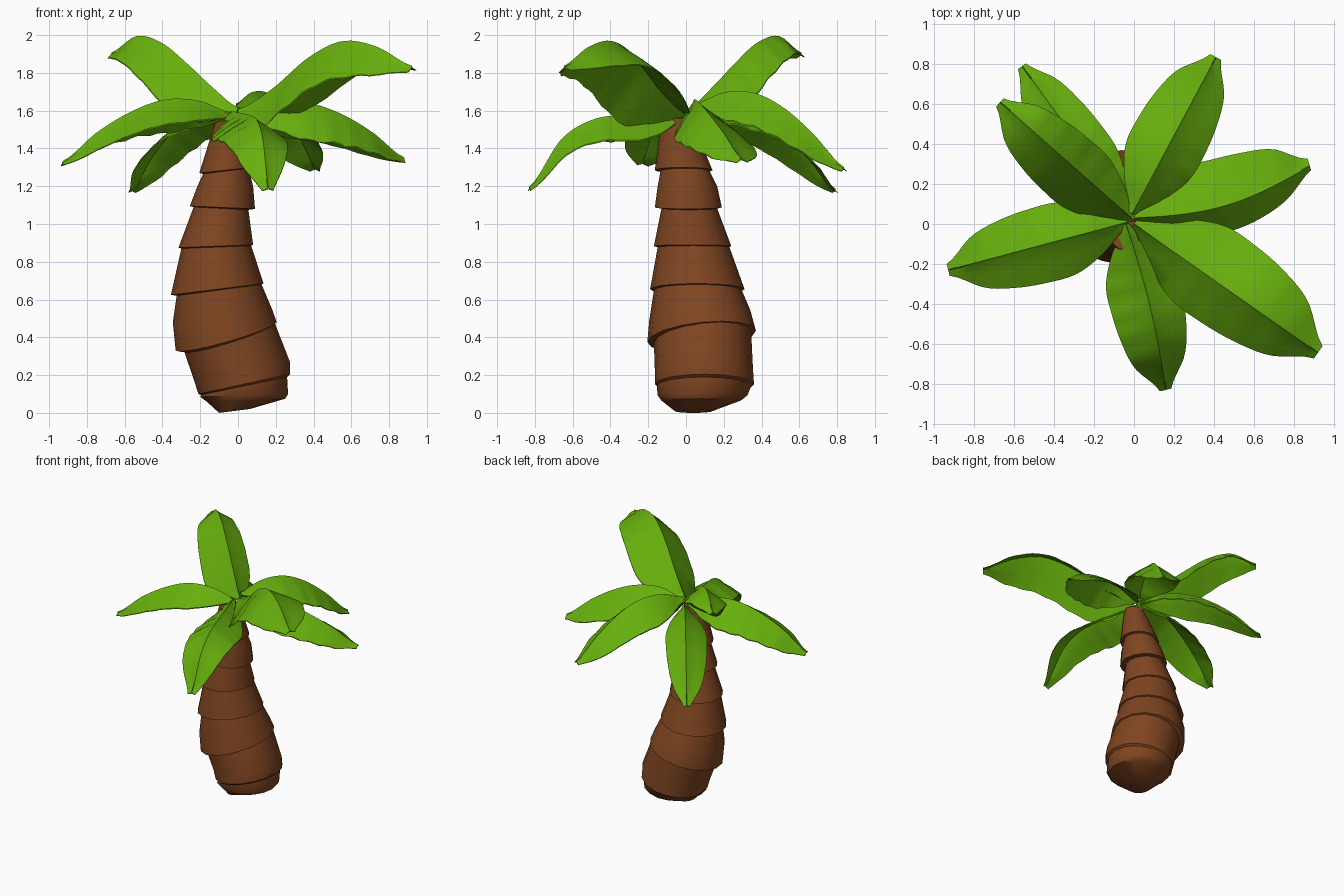
import bpy, bmesh, math
from mathutils import Vector

if "Cube" in bpy.data.objects:
    bpy.data.objects.remove(bpy.data.objects["Cube"])


def material(name, rgb):
    m = bpy.data.materials.new(name)
    m.diffuse_color = (*rgb, 1)
    m.use_nodes = True
    m.node_tree.nodes["Principled BSDF"].inputs["Base Color"].default_value = m.diffuse_color
    return m


BARK = material("bark_brown", (0.215, 0.060, 0.015))
GREEN = material("leaf_green", (0.135, 0.43, 0.004))


def finish(name, bm, mat, angle):
    bmesh.ops.recalc_face_normals(bm, faces=bm.faces)
    me = bpy.data.meshes.new(name)
    bm.to_mesh(me)
    bm.free()
    ob = bpy.data.objects.new(name, me)
    bpy.context.collection.objects.link(ob)
    me.materials.append(mat)
    bpy.ops.object.select_all(action='DESELECT')
    ob.select_set(True)
    bpy.context.view_layer.objects.active = ob
    bpy.ops.object.shade_smooth_by_angle(angle=math.radians(angle))
    return ob


def spline(vals, t):
    """Catmull-Rom value at t (0..1) along evenly spaced values."""
    n = len(vals) - 1
    i = min(int(t * n), n - 1)
    u = t * n - i
    a, b, c, d = (vals[min(max(k, 0), n)] for k in (i - 1, i, i + 1, i + 2))
    return b + 0.5 * u * (c - a + u * (2 * a - 5 * b + 4 * c - d + u * (3 * (b - c) + d - a)))


# Trunk: tilted overlapping bark rings (x left, z left, x right, z right, y front, y back)
RINGS = [
    (-0.10, 0.00, 0.06, 0.02, -0.06, 0.14),
    (-0.16, 0.055, 0.25, 0.075, -0.13, 0.29),
    (-0.20, 0.085, 0.265, 0.10, -0.15, 0.325),
    (-0.195, 0.095, 0.26, 0.19, -0.155, 0.345),
    (-0.21, 0.10, 0.275, 0.205, -0.165, 0.36),
    (-0.235, 0.18, 0.275, 0.27, -0.165, 0.355),
    (-0.285, 0.325, 0.195, 0.475, -0.17, 0.345),
    (-0.33, 0.33, 0.205, 0.48, -0.205, 0.37),
    (-0.345, 0.48, 0.18, 0.55, -0.195, 0.34),
    (-0.325, 0.62, 0.125, 0.68, -0.17, 0.295),
    (-0.355, 0.625, 0.135, 0.685, -0.19, 0.31),
    (-0.30, 0.87, 0.07, 0.885, -0.15, 0.23),
    (-0.315, 0.875, 0.08, 0.89, -0.17, 0.24),
    (-0.235, 1.09, 0.055, 1.075, -0.13, 0.165),
    (-0.255, 1.095, 0.09, 1.08, -0.165, 0.19),
    (-0.215, 1.20, 0.08, 1.20, -0.15, 0.165),
    (-0.185, 1.265, 0.055, 1.295, -0.135, 0.125),
    (-0.205, 1.27, 0.075, 1.30, -0.165, 0.14),
    (-0.12, 1.54, 0.03, 1.56, -0.13, 0.03),
]
SIDES = 16
bm = bmesh.new()
loops = []
for xl, zl, xr, zr, y0, y1 in RINGS:
    loop = []
    tilt = 0.03 if 0.3 < zl < 0.5 else 0.0
    for k in range(SIDES):
        a = 2 * math.pi * k / SIDES
        c, s = math.cos(a), math.sin(a)
        loop.append(bm.verts.new(((xl + xr) / 2 + c * (xr - xl) / 2,
                                  (y0 + y1) / 2 + s * (y1 - y0) / 2,
                                  (zl + zr) / 2 + c * (zr - zl) / 2 + s * tilt)))
    loops.append(loop)
for lo, hi in zip(loops, loops[1:]):
    for k in range(SIDES):
        j = (k + 1) % SIDES
        bm.faces.new((lo[k], lo[j], hi[j], hi[k]))
bm.faces.new(loops[0][::-1])
bm.faces.new(loops[-1])
finish("trunk", bm, BARK, 35)

WIDTH = [0.08, 0.62, 0.97, 1.0, 0.92, 0.70, 0.16]   # half-width along a leaf
ROWS = 26
COLUMNS = (-1, -0.55, -0.07, 0, 0.07, 0.55, 1)


def leaf(name, base, tip, heights, wl, wr, dl, dr, bow=0.0):
    """Tent-shaped arching leaf; w = half-widths, d = edge drops, left and right."""
    b, t = Vector(base), Vector(tip)
    d = t - b
    side = Vector((-d.y, d.x)).normalized()
    bm = bmesh.new()
    grid = []
    for r in range(ROWS + 1):
        f = r / ROWS
        w = spline(WIDTH, f)
        mid = b + d * f + side * bow * math.sin(math.pi * f)
        z = spline(heights, f)
        row = []
        for u in COLUMNS:
            wide, drop = (wl, dl) if u > 0 else (wr, dr)
            drop *= 1.3 - 0.65 * f
            p = mid + side * u * wide * w
            ripple = (0.006 if u < 0 else 0.002) * math.sin(r * 1.7 + u * 2) * min(1, abs(u) * 1.8) * w
            rib = 0.008 if u == 0 else 0.0
            row.append(bm.verts.new((p.x, p.y, z - drop * w * abs(u) ** 1.15 + ripple + rib)))
        grid.append(row)
    faces = []
    for r0, r1 in zip(grid, grid[1:]):
        for k in range(len(COLUMNS) - 1):
            faces.append(bm.faces.new((r0[k], r1[k], r1[k + 1], r0[k + 1])))
    # thin underside copy joined along the rim, thinner toward edges and tip
    rim = [e for e in bm.edges if e.is_boundary]
    vmap = bmesh.ops.duplicate(bm, geom=bm.verts[:] + bm.edges[:] + faces)["vert_map"]
    for r, row in enumerate(grid):
        for v, u in zip(row, COLUMNS):
            vmap[v].co.z -= 0.020 * (1 - 0.6 * abs(u)) * (1 - 0.6 * (r / ROWS) ** 3)
    for e in rim:
        v, w = e.verts
        bm.faces.new((v, w, vmap[w], vmap[v]))
    finish(name, bm, GREEN, 32)


# Crown of seven leaves
leaf("leaf_front_right", (0.0, 0.0), (0.92, -0.645),
     (1.60, 1.71, 1.87, 1.96, 1.93, 1.83), 0.26, 0.21, 0.15, 0.24)
leaf("leaf_right", (0.0, 0.03), (0.88, 0.29),
     (1.60, 1.65, 1.635, 1.575, 1.475, 1.345), 0.24, 0.13, 0.17, 0.18, -0.07)
leaf("leaf_back_right", (-0.01, 0.05), (0.41, 0.835),
     (1.63, 1.69, 1.685, 1.605, 1.465, 1.295), 0.20, 0.18, 0.14, 0.14)
leaf("leaf_back_left", (-0.02, 0.05), (-0.56, 0.79),
     (1.58, 1.62, 1.59, 1.50, 1.36, 1.18), 0.16, 0.145, 0.12, 0.11)
leaf("leaf_left_high", (0.0, 0.02), (-0.67, 0.61),
     (1.61, 1.715, 1.84, 1.95, 1.987, 1.90), 0.19, 0.155, 0.20, 0.14)
leaf("leaf_left", (-0.03, 0.01), (-0.93, -0.23),
     (1.58, 1.645, 1.65, 1.585, 1.475, 1.325), 0.19, 0.19, 0.11, 0.16)
leaf("leaf_front", (-0.04, 0.0), (0.16, -0.83),
     (1.59, 1.58, 1.57, 1.545, 1.44, 1.19), 0.17, 0.195, 0.12, 0.12, 0.02)
